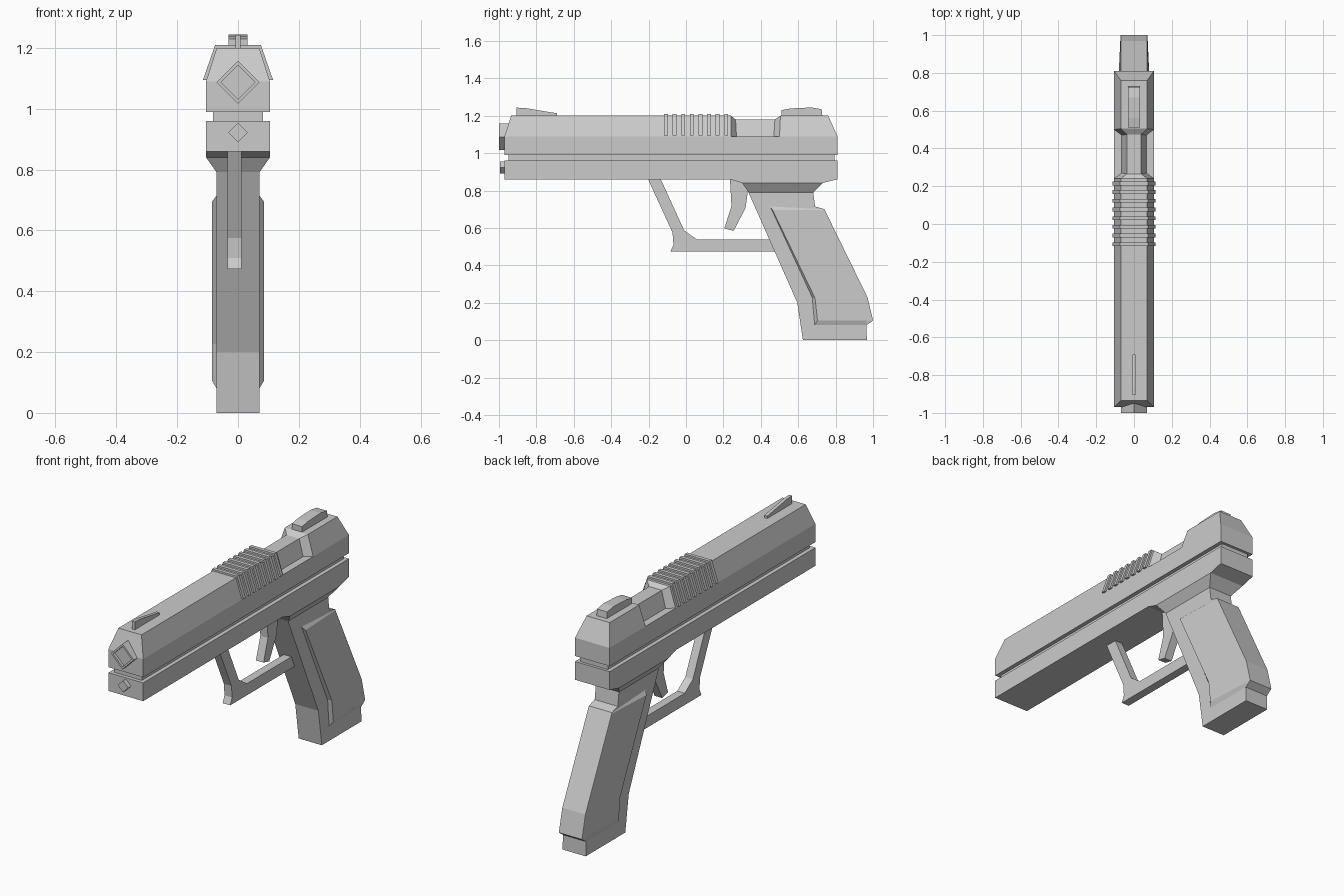
import bpy, bmesh, math


def loft(name, loops):
    """Bridge loops with equal point counts and cap both ends."""
    bm = bmesh.new()
    rows = [[bm.verts.new(p) for p in loop] for loop in loops]
    n = len(rows[0])
    for a, b in zip(rows, rows[1:]):
        for i in range(n):
            j = (i + 1) % n
            bm.faces.new((a[i], a[j], b[j], b[i]))
    bm.faces.new(rows[0])
    bm.faces.new(rows[-1])
    bmesh.ops.recalc_face_normals(bm, faces=bm.faces)
    mesh = bpy.data.meshes.new(name)
    bm.to_mesh(mesh)
    bm.free()
    obj = bpy.data.objects.new(name, mesh)
    bpy.context.collection.objects.link(obj)
    return obj


def prism(name, profile, half, cx=0):
    """Extrude a side (y, z) profile across x."""
    return loft(name, [[(x, y, z) for y, z in profile] for x in (cx - half, cx + half)])


def stack(name, levels):
    """Rectangles (z, y0, y1, half width) lofted upwards."""
    return loft(name, [[(-h, a, z), (h, a, z), (h, b, z), (-h, b, z)]
                       for z, a, b, h in levels])


def ridge(name, stations):
    """Trapezoids (low y, low z, low half, top y, top z, top half) lofted along y."""
    return loft(name, [[(-h, y, z), (h, y, z), (ht, yt, zt), (-ht, yt, zt)]
                       for y, z, h, yt, zt, ht in stations])


def diamond(y, z, r):
    return [(r, y, z), (0, y, z + r), (-r, y, z), (0, y, z - r)]


# Slide: lower box and sloped upper half with the ejection port recess
stack("slide_lower", [(0.99, -0.97, 0.81, 0.105), (1.09, -0.97, 0.81, 0.105)])
ridge("slide_upper", [
    (-0.97, 1.09, 0.105, -0.935, 1.2, 0.07),
    (0.24, 1.09, 0.105, 0.24, 1.2, 0.07),
    (0.27, 1.09, 0.065, 0.265, 1.18, 0.038),
    (0.47, 1.09, 0.065, 0.475, 1.18, 0.038),
    (0.5, 1.09, 0.105, 0.505, 1.2, 0.07),
    (0.81, 1.09, 0.105, 0.76, 1.2, 0.07)])

# Raised serrations
for i in range(8):
    y = -0.117 + i * 0.046
    ridge(f"serration_{i + 1}", [(v, 1.095, 0.115, v, 1.21, 0.075) for v in (y, y + 0.02)])

# Sights
prism("front_sight", [(-0.905, 1.19), (-0.905, 1.243), (-0.86, 1.241),
                      (-0.69, 1.213), (-0.69, 1.19)], 0.009)
prism("rear_sight", [(0.51, 1.19), (0.51, 1.23), (0.56, 1.239), (0.67, 1.244),
                     (0.725, 1.235), (0.73, 1.19)], 0.031)

# Barrel mouth and guide rod
loft("barrel", [diamond(-0.9, 1.087, 0.07), diamond(-1.0, 1.087, 0.07),
                diamond(-1.0, 1.087, 0.056), diamond(-0.985, 1.087, 0.056)])
loft("guide_rod", [diamond(-0.95, 0.922, 0.032), diamond(-0.995, 0.922, 0.032)])

# Rail and frame
stack("rail", [(0.95, -0.95, 0.795, 0.083), (1.0, -0.95, 0.795, 0.083)])
stack("frame", [(0.79, 0.335, 0.68, 0.07), (0.84, 0.3, 0.73, 0.105),
                (0.8601, 0.235, 0.81, 0.105)])
stack("frame_bar", [(0.86, -0.97, 0.81, 0.105), (0.96, -0.97, 0.81, 0.105)])

# Trigger guard and trigger
prism("trigger_guard", [(-0.205, 0.865), (-0.137, 0.865), (-0.01, 0.587), (0.06, 0.537),
                        (0.5, 0.537), (0.5, 0.473), (-0.083, 0.473), (-0.067, 0.51),
                        (-0.072, 0.575)], 0.023, -0.012)
prism("trigger", [(0.235, 0.865), (0.33, 0.865), (0.33, 0.79), (0.318, 0.705),
                  (0.255, 0.585), (0.205, 0.597), (0.243, 0.717)], 0.023, -0.012)

# Grip
prism("grip", [(0.333, 0.792), (0.595, 0.2), (0.625, 0), (0.967, 0), (0.965, 0.08),
               (1.0, 0.105), (0.97, 0.23), (0.74, 0.7), (0.69, 0.715), (0.68, 0.792)], 0.07)

# Grip panels, thick at the front edge and tapering to the back
inner = [(0.45, 0.715), (0.675, 0.228), (0.688, 0.08), (0.965, 0.08),
         (1.0, 0.105), (0.97, 0.23), (0.74, 0.7)]
outer = [(0.463, 0.695, 0.085), (0.69, 0.225, 0.085), (0.703, 0.105, 0.085),
         (0.965, 0.105, 0.073), (0.998, 0.106, 0.071), (0.968, 0.23, 0.071),
         (0.738, 0.695, 0.071)]
for side, label in ((1, "right"), (-1, "left")):
    loft(f"grip_panel_{label}", [[(side * 0.065, y, z) for y, z in inner],
                                 [(side * 0.07, y, z) for y, z in inner],
                                 [(side * x, y, z) for y, z, x in outer]])
